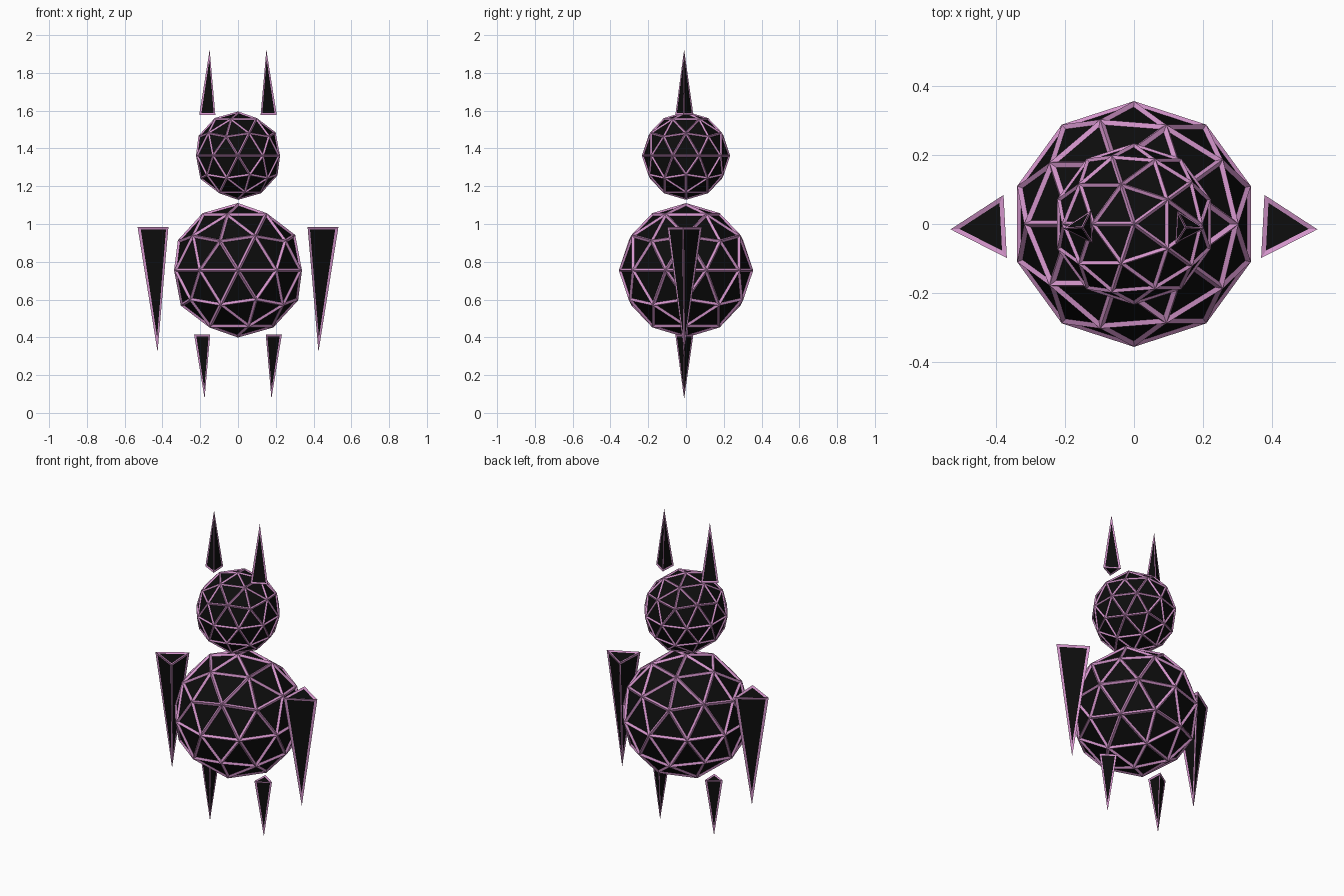
import bpy
import bmesh
from math import atan, cos, sin, radians
from mathutils import Matrix

cube = bpy.data.objects.get("Cube")
if cube:
    bpy.data.objects.remove(cube, do_unlink=True)


def make_material(name, color):
    mat = bpy.data.materials.new(name)
    mat.use_nodes = True
    mat.diffuse_color = color
    mat.node_tree.nodes["Principled BSDF"].inputs["Base Color"].default_value = color
    return mat


black = make_material("black_panel", (0.004, 0.004, 0.004, 1))
pink = make_material("pink_frame", (0.66, 0.3, 0.6, 1))


def finish(name, bm, location, thickness):
    """Turn the bmesh into black panels held in a raised pink edge frame."""
    bmesh.ops.recalc_face_normals(bm, faces=bm.faces[:])
    mesh = bpy.data.meshes.new(name)
    bm.to_mesh(mesh)
    bm.free()
    mesh.materials.append(black)
    mesh.materials.append(pink)
    obj = bpy.data.objects.new(name, mesh)
    obj.location = location
    bpy.context.collection.objects.link(obj)
    frame = obj.modifiers.new("edge_frame", "WIREFRAME")
    frame.thickness = thickness
    frame.offset = 0
    frame.use_replace = False
    frame.use_even_offset = True
    frame.material_offset = 1


def ball(name, z, radius, thickness):
    bm = bmesh.new()
    bmesh.ops.create_icosphere(bm, subdivisions=2, radius=radius - thickness / 2,
                               matrix=Matrix.Rotation(radians(180), 4, "Z"))
    finish(name, bm, (0, 0, z), thickness)


def spike(name, side, x, base_z, tip_z, radius, thickness):
    """Three-sided spike with one corner facing outward; sizes include the frame."""
    up = 1 if tip_z > base_z else -1
    height = abs(tip_z - base_z)
    half = thickness / 2
    tip = height - half / sin(atan(radius / 2 / height))
    r = radius - thickness
    bm = bmesh.new()
    corners = [bm.verts.new((side * r * cos(radians(a)), r * sin(radians(a)), up * half))
               for a in (-3, 117, 237)]
    apex = bm.verts.new((0, 0, up * tip))
    bm.faces.new(corners)
    for i in range(3):
        bm.faces.new((corners[i], corners[i - 1], apex))
    finish(name, bm, (side * x, -0.01, base_z), thickness)


# Body and head
ball("body", 0.755, 0.356, 0.02)
ball("head", 1.362, 0.234, 0.014)

# Paired limbs and ears
for label, side in (("left", 1), ("right", -1)):
    spike(label + "_arm", side, 0.426, 0.988, 0.21, 0.116, 0.018)
    spike(label + "_leg", side, 0.177, 0.417, 0.0, 0.062, 0.012)
    spike(label + "_ear", side, 0.15, 1.575, 2.0, 0.062, 0.012)
